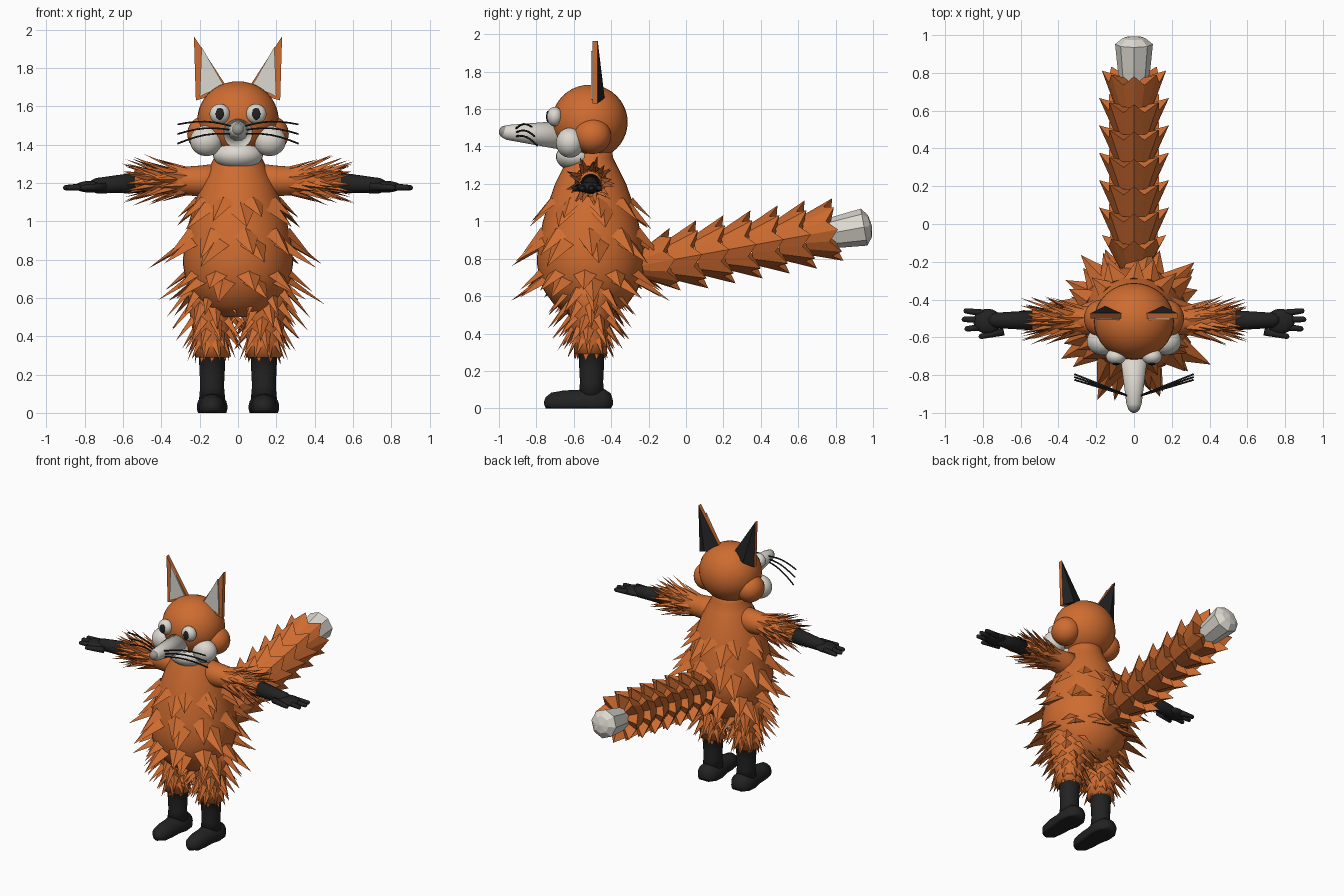
import bpy, bmesh, math, random
from mathutils import Vector, Matrix

cube = bpy.data.objects.get("Cube")
if cube:
    bpy.data.objects.remove(cube)
rng = random.Random(4)


def material(name, rgb):
    m = bpy.data.materials.new(name)
    m.use_nodes = True
    m.diffuse_color = (*rgb, 1)
    m.node_tree.nodes["Principled BSDF"].inputs["Base Color"].default_value = (*rgb, 1)
    return m


ORANGE = material("orange fur", (0.62, 0.15, 0.03))
WHITE = material("cream white", (0.72, 0.69, 0.63))
BLACK = material("soft black", (0.016, 0.016, 0.016))
GREY = material("nose grey", (0.32, 0.31, 0.29))


def finish(name, bm, mats, smooth=False):
    bmesh.ops.recalc_face_normals(bm, faces=bm.faces)
    for f in bm.faces:
        f.smooth = smooth
    me = bpy.data.meshes.new(name)
    bm.to_mesh(me)
    bm.free()
    for m in mats:
        me.materials.append(m)
    ob = bpy.data.objects.new(name, me)
    bpy.context.collection.objects.link(ob)
    return ob


def frame(origin, axis):
    return Matrix.Translation(origin) @ Vector(axis).to_track_quat('Z', 'Y').to_matrix().to_4x4()


def ball(name, centre, radii, mat):
    bm = bmesh.new()
    bmesh.ops.create_uvsphere(bm, u_segments=32, v_segments=20, radius=1)
    bmesh.ops.transform(bm, matrix=Matrix.LocRotScale(Vector(centre), None, Vector(radii)), verts=bm.verts)
    return finish(name, bm, [mat], True)


def lathe(name, profile, matrix, mat, sides=32, smooth=True, floor=None):
    """Closed round body from (radius, height) points."""
    bm = bmesh.new()
    rings = []
    for r, h in profile:
        rings.append([bm.verts.new(matrix @ Vector((r * math.cos(a), r * math.sin(a), h)))
                      for a in (math.tau * i / sides for i in range(sides))])
    for a, b in zip(rings, rings[1:]):
        for i in range(sides):
            j = (i + 1) % sides
            bm.faces.new((a[i], a[j], b[j], b[i]))
    bm.faces.new(rings[0])
    bm.faces.new(rings[-1])
    if floor is not None:
        for v in bm.verts:
            v.co.z = max(v.co.z, floor)
    return finish(name, bm, [mat], smooth)


def rod(name, a, b, ra, rb, mat, sides=16):
    a, b = Vector(a), Vector(b)
    n = (b - a).length
    prof = [(ra, 0), (rb, n), (rb * .75, n + rb * .6), (rb * .1, n + rb * .9)]
    return lathe(name, prof, frame(a, b - a), mat, sides)


def spikes(bm, matrix, r, n, length, reach, fill=1.0, jitter=.15):
    """Ring of ridged fur points sweeping along local z and out to radius reach."""
    start = rng.random()
    for i in range(n):
        a = math.tau * (i + start) / n
        w = math.pi / n * fill
        k = 1 + rng.uniform(-jitter, jitter)
        ring = [(r * .97, a - w, 0), (r * .97, a + w, 0), (r * 1.0, a, -length * .3),
                (r + (reach - r) * k, a + rng.uniform(-w, w) * .3, length * k)]
        L, R, C, T = [bm.verts.new(matrix @ Vector((q * math.cos(t), q * math.sin(t), h)))
                      for q, t, h in ring]
        for f in ((L, C, T), (C, R, T), (R, L, T), (L, R, C)):
            bm.faces.new(f)


# Body
Y = -.51
torso = [(.12, .5), (.2, .56), (.25, .63), (.275, .7), (.288, .78), (.282, .87), (.255, 1),
         (.225, 1.1), (.19, 1.2), (.15, 1.28), (.12, 1.34), (.11, 1.42)]
lathe("torso", torso, Matrix.Translation((0, Y, 0)), ORANGE, 40)


def girth(z):
    for (r0, z0), (r1, z1) in zip(torso, torso[1:]):
        if z0 <= z <= z1:
            return r0 + (r1 - r0) * (z - z0) / (z1 - z0)


bm = bmesh.new()
for z, n, length, reach in ((1.1, 9, .09, .33), (1.07, 7, .1, .33), (.93, 9, .12, .39),
                            (.88, 9, .11, .45), (.72, 10, .08, .38), (.68, 10, .1, .43)):
    spikes(bm, frame((0, Y, z), (0, 0, -1)), girth(z), n, length, reach, .8)
finish("body_fur", bm, [ORANGE])

# Head
ball("head", (0, -.515, 1.53), (.212, .203, .2), ORANGE)
ball("chin", (0, -.59, 1.345), (.13, .105, .075), WHITE)
rod("snout", (0, -.66, 1.46), (0, -.955, 1.475), .078, .04, WHITE, 32)
ball("nose", (0, -.968, 1.478), (.033, .032, .033), GREY)

for s, side in ((1, "left"), (-1, "right")):
    ball(side + "_cheek", (s * .17, -.5, 1.455), (.095, .1, .095), ORANGE)
    ball(side + "_cheek_puff", (s * .165, -.62, 1.42), (.085, .075, .08), WHITE)
    ball(side + "_eye", (s * .095, -.702, 1.56), (.053, .042, .052), WHITE)
    ball(side + "_pupil", (s * .095, -.738, 1.56), (.022, .01, .031), BLACK)

    # Ear: orange slab, black pointed back, white inset plate
    bm = bmesh.new()
    outline = ((.23, 1.965), (.045, 1.68), (.22, 1.63))
    front, back = [[bm.verts.new((s * x, y, z)) for x, z in outline] for y in (-.5, -.472)]
    apex = bm.verts.new((s * .155, -.435, 1.66))
    bm.faces.new(front)
    for i in range(3):
        j = (i + 1) % 3
        bm.faces.new((front[i], front[j], back[j], back[i]))
        bm.faces.new((back[i], back[j], apex)).material_index = 1
    finish(side + "_ear", bm, [ORANGE, BLACK])
    bm = bmesh.new()
    plate = bm.faces.new([bm.verts.new((s * x, -.5, z)) for x, z in ((.19, 1.91), (.075, 1.71), (.2, 1.65))])
    ext = bmesh.ops.extrude_face_region(bm, geom=[plate])["geom"]
    bmesh.ops.translate(bm, vec=(0, -.008, 0), verts=[v for v in ext if isinstance(v, bmesh.types.BMVert)])
    finish(side + "_inner_ear", bm, [WHITE])

    # Whiskers
    cu = bpy.data.curves.new(side + "_whiskers", 'CURVE')
    cu.dimensions = '3D'
    cu.bevel_depth = .005
    cu.bevel_resolution = 1
    for k in (-1, 0, 1):
        sp = cu.splines.new('POLY')
        sp.points.add(6)
        for i, p in enumerate(sp.points):
            t = i / 6
            p.co = (s * (.03 + .285 * t), -.91 + .1 * t - k * .015 * t,
                    1.475 + k * .02 + t * (k * .03 - .02) + .02 * math.sin(math.pi * t), 1)
    cu.materials.append(BLACK)
    bpy.context.collection.objects.link(bpy.data.objects.new(side + "_whiskers", cu))

    # Arm, hand and fingers
    out = (s, 0, 0)
    lathe(side + "_sleeve", [(.095, .08), (.08, .2), (.073, .3), (.066, .42), (.056, .54)],
          frame((0, Y, 1.21), out), ORANGE)
    rod(side + "_forearm", (s * .48, Y, 1.205), (s * .74, Y, 1.185), .056, .04, BLACK, 24)
    ball(side + "_palm", (s * .775, Y - .005, 1.18), (.075, .066, .03), BLACK)
    for x, y in ((.89, .05), (.9, .005), (.885, -.045), (.81, -.085)):
        rod(side + "_finger", (s * (x - .12), Y + y * .7, 1.18), (s * x, Y + y, 1.175), .021, .014, BLACK)
    bm = bmesh.new()
    for x, n, length, reach in ((.3, 9, .12, .115), (.35, 9, .13, .135), (.41, 9, .13, .125),
                                (.46, 9, .13, .115), (.5, 9, .09, .085)):
        spikes(bm, frame((s * x, Y, 1.21), out), .075 - (x - .3) * .07, n, length, reach, .8)
    finish(side + "_arm_fur", bm, [ORANGE])

    # Leg and foot
    X = s * .135
    lathe(side + "_thigh", [(.09, .29), (.085, .36), (.105, .45), (.122, .55), (.13, .7)],
          Matrix.Translation((X, Y, 0)), ORANGE)
    lathe(side + "_shin", [(.07, .05), (.062, .14), (.066, .22), (.07, .32), (.086, .33)],
          Matrix.Translation((X, Y + .005, 0)), BLACK)
    lathe(side + "_foot", [(.01, 0), (.05, .012), (.075, .05), (.08, .12), (.068, .19), (.066, .26),
                           (.054, .33), (.03, .36), (.005, .37)],
          frame((X, -.39, .03), (0, -1, 0)), BLACK, floor=0)
    bm = bmesh.new()
    for z, r, n, length, reach in ((.62, .13, 9, .11, .23), (.55, .122, 9, .11, .22), (.48, .11, 9, .1, .2),
                                   (.42, .1, 9, .1, .17), (.36, .09, 10, .08, .125), (.32, .086, 8, .06, .09)):
        spikes(bm, frame((X, Y, z), (0, 0, -1)), r, n, length, reach, .9)
    finish(side + "_leg_fur", bm, [ORANGE])

# Tail: flared bells with zigzag rims
SLOPE = Vector((0, 1, .18)).normalized()
POINTS = 8
for k in range(7):
    base = Vector((0, -.235 + .145 * k, .765 + .0265 * k))
    r0 = .075 if k == 0 else .105
    flare = .17 if k in (0, 6) else .185
    m = frame(base, SLOPE)
    bm = bmesh.new()

    def loop(rt, rv, ht, hv):
        return [bm.verts.new(m @ Vector((r * math.cos(a), r * math.sin(a), h)))
                for i in range(POINTS * 2) for a in [math.pi * (i + .0) / POINTS]
                for r, h in [(rt, ht) if i % 2 == 0 else (rv, hv)]]

    a, b = loop(r0, r0, 0, 0), loop(flare, .145, .18, .125)
    inner = bm.verts.new(m @ Vector((0, 0, .13)))
    bm.faces.new(a)
    for i in range(POINTS * 2):
        j = (i + 1) % (POINTS * 2)
        bm.faces.new((a[i], a[j], b[j], b[i]))
        bm.faces.new((b[i], b[j], inner))
    finish("tail_tuft", bm, [ORANGE])
lathe("tail_tip", [(.08, 0), (.088, .07), (.1, .19), (.06, .222), (.005, .232)],
      frame((0, .765, .935), SLOPE), WHITE, POINTS, False)
